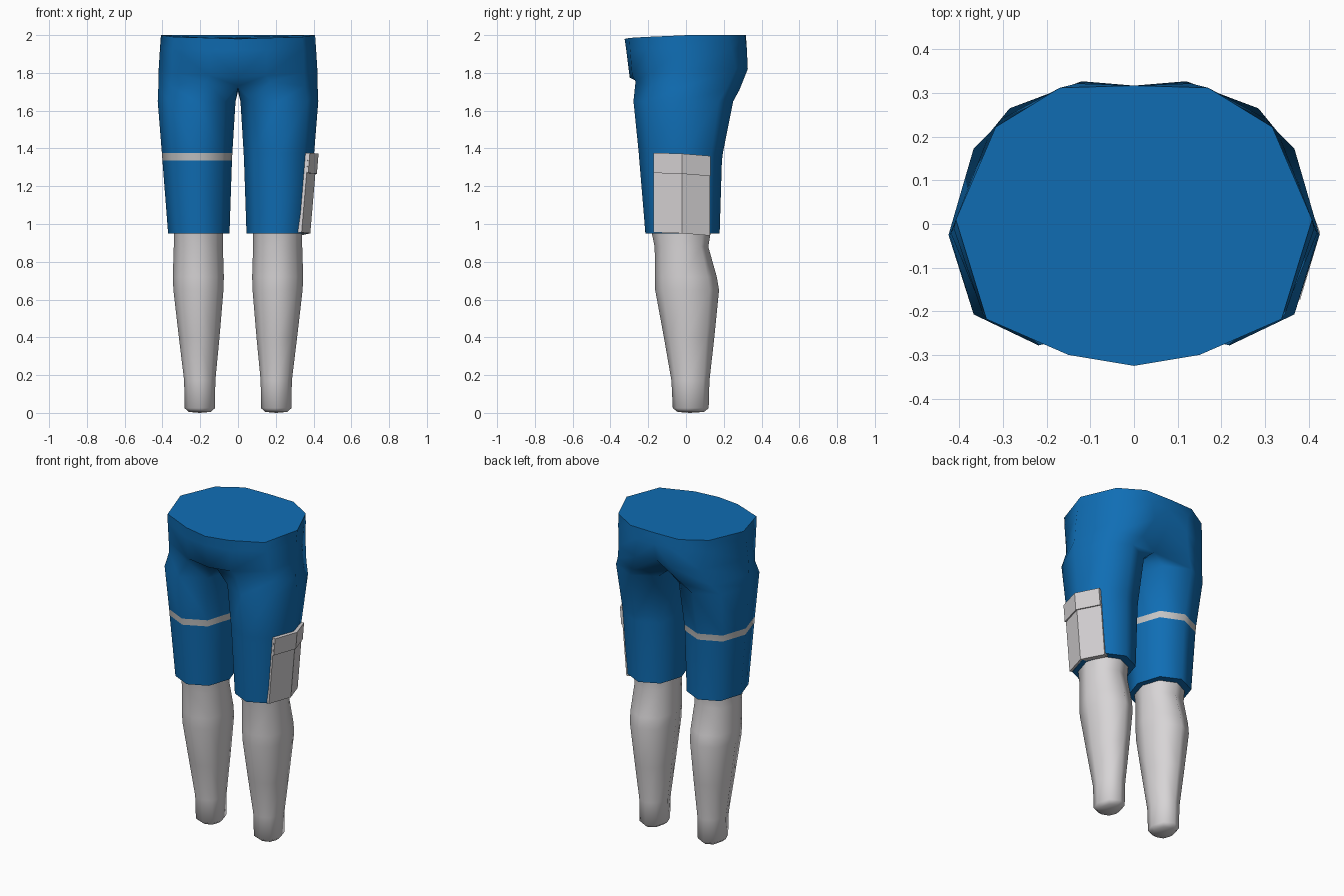
import bpy, bmesh
from mathutils import Vector

if "Cube" in bpy.data.objects:
    bpy.data.objects.remove(bpy.data.objects["Cube"])


def material(name, rgb):
    m = bpy.data.materials.new(name)
    m.diffuse_color = (*rgb, 1)
    m.use_nodes = True
    m.node_tree.nodes["Principled BSDF"].inputs["Base Color"].default_value = m.diffuse_color
    return m


BLUE = material("blue cloth", (0.005, 0.155, 0.46))
GREY = material("light grey", (0.68, 0.66, 0.67))
STRIPE = material("stripe grey", (0.55, 0.55, 0.55))


def finish(bm, name, mats, angle):
    bmesh.ops.remove_doubles(bm, verts=bm.verts, dist=0.0005)
    bmesh.ops.recalc_face_normals(bm, faces=bm.faces)
    me = bpy.data.meshes.new(name)
    bm.to_mesh(me)
    bm.free()
    for m in mats:
        me.materials.append(m)
    ob = bpy.data.objects.new(name, me)
    bpy.context.collection.objects.link(ob)
    bpy.ops.object.select_all(action='DESELECT')
    ob.select_set(True)
    bpy.context.view_layer.objects.active = ob
    bpy.ops.object.shade_smooth_by_angle(angle=angle)
    return ob


def leg_ring(z, x0, x1, y0, y1, ymid, k=0.72):
    """Eight-sided leg section, from inner front round the outside to inner middle."""
    cx, rx = (x0 + x1) / 2, (x1 - x0) / 2
    a, b = ymid + (y0 - ymid) * k, ymid + (y1 - ymid) * k
    return [(cx - rx * k, a, z), (cx, y0, z), (cx + rx * k, a, z), (x1, ymid, z),
            (cx + rx * k, b, z), (cx, y1, z), (cx - rx * k, b, z), (x0, ymid, z)]


def loft(bm, rings, side, closed=True):
    """Skin a stack of rings; side = -1 mirrors it across x."""
    vs = [[bm.verts.new((side * x, y, z)) for x, y, z in r] for r in rings]
    for lo, hi in zip(vs, vs[1:]):
        n = len(lo)
        for i in range(n if closed else n - 1):
            j = (i + 1) % n
            bm.faces.new((lo[i], lo[j], hi[j], hi[i]))
    return vs


# Shorts: two legs flowing into shared hips
legs = [leg_ring(0.95, 0.045, 0.37, -0.215, 0.178, -0.02),
        leg_ring(1.335, 0.032, 0.40, -0.247, 0.19, -0.02),
        leg_ring(1.375, 0.03, 0.403, -0.25, 0.195, -0.02),
        leg_ring(1.65, 0.013, 0.425, -0.278, 0.25, -0.025)]
crotch = [(0, -0.21, 1.73), (0.17, -0.267, 1.755), (0.355, -0.18, 1.73), (0.422, -0.025, 1.72),
          (0.33, 0.21, 1.71), (0.17, 0.283, 1.71), (0, 0.18, 1.71), (0, -0.02, 1.70)]
seat = [(0, -0.298, 1.775), (0.15, -0.285, 1.785), (0.35, -0.19, 1.80), (0.42, -0.02, 1.82),
        (0.285, 0.265, 1.82), (0.12, 0.327, 1.82), (0, 0.295, 1.82)]
hips = [(0, -0.316, 1.92), (0.15, -0.296, 1.92), (0.347, -0.205, 1.93), (0.413, -0.01, 1.93),
        (0.305, 0.24, 1.93), (0.13, 0.322, 1.93), (0, 0.317, 1.93)]
waist = [(0, -0.325, 1.98), (0.15, -0.30, 1.985), (0.338, -0.218, 1.99), (0.408, 0.01, 2.0),
         (0.317, 0.222, 2.0), (0.17, 0.312, 2.0), (0, 0.317, 2.0)]

bm = bmesh.new()
top = {}
for side in (1, -1):
    stack = loft(bm, legs + [crotch], side)
    bm.faces.new(stack[0])
    top[side] = loft(bm, [crotch[:7], seat, hips, waist], side, closed=False)[-1]
bm.faces.new(top[1] + top[-1][-2:0:-1])
for f in bm.faces:
    c = f.calc_center_median()
    f.material_index = int(c.x < 0 and 1.336 < c.z < 1.374)
finish(bm, "shorts", [BLUE, STRIPE], 1.1)

# Lower legs with rounded ends
shin = [leg_ring(0.005, 0.145, 0.26, -0.045, 0.095, 0.01),
        leg_ring(0.025, 0.122, 0.283, -0.07, 0.12, 0.01),
        leg_ring(0.17, 0.12, 0.285, -0.077, 0.124, 0.01),
        leg_ring(0.40, 0.098, 0.313, -0.117, 0.15, 0.0),
        leg_ring(0.65, 0.077, 0.342, -0.163, 0.175, -0.005),
        leg_ring(0.72, 0.075, 0.345, -0.163, 0.163, -0.01),
        leg_ring(0.88, 0.08, 0.34, -0.166, 0.118, -0.02),
        leg_ring(0.98, 0.08, 0.34, -0.187, 0.135, -0.02)]
for side, name in ((1, "left_lower_leg"), (-1, "right_lower_leg")):
    bm = bmesh.new()
    vs = loft(bm, shin, side)
    mid = bm.verts.new((side * 0.2025, 0.02, 0.0))
    for i in range(8):
        bm.faces.new((vs[0][i], vs[0][(i + 1) % 8], mid))
    bm.faces.new(vs[-1])
    finish(bm, name, [GREY], 1.1)


def pocket_part(name, z0, z1, grow):
    """Bent slab wrapped round the outer thigh, leaning in towards the hem."""
    outer = [(0.372, -0.172), (0.418, -0.02), (0.362, 0.128)]
    inner = [(0.33, 0.118), (0.385, -0.02), (0.338, -0.16)]
    bm = bmesh.new()
    rings = []
    for z in (z0, z1):
        lean = (z - 1.37) * 0.085
        ring = [(x + lean + grow, y * (1 + grow), z - 0.06 * max(y, 0) - 0.03 * (y + 0.17))
                for x, y in outer]
        ring += [(x + lean, y, z - 0.06 * max(y, 0) - 0.03 * (y + 0.17)) for x, y in inner]
        rings.append(ring)
    vs = loft(bm, rings, 1)
    for r in vs:
        bm.faces.new((r[0], r[1], r[4], r[5]))
        bm.faces.new((r[1], r[2], r[3], r[4]))
    finish(bm, name, [GREY], 0.4)


# Thigh pocket with a slightly raised flap
pocket_part("pocket", 0.955, 1.36, 0.0)
pocket_part("pocket_flap", 1.27, 1.377, 0.008)
